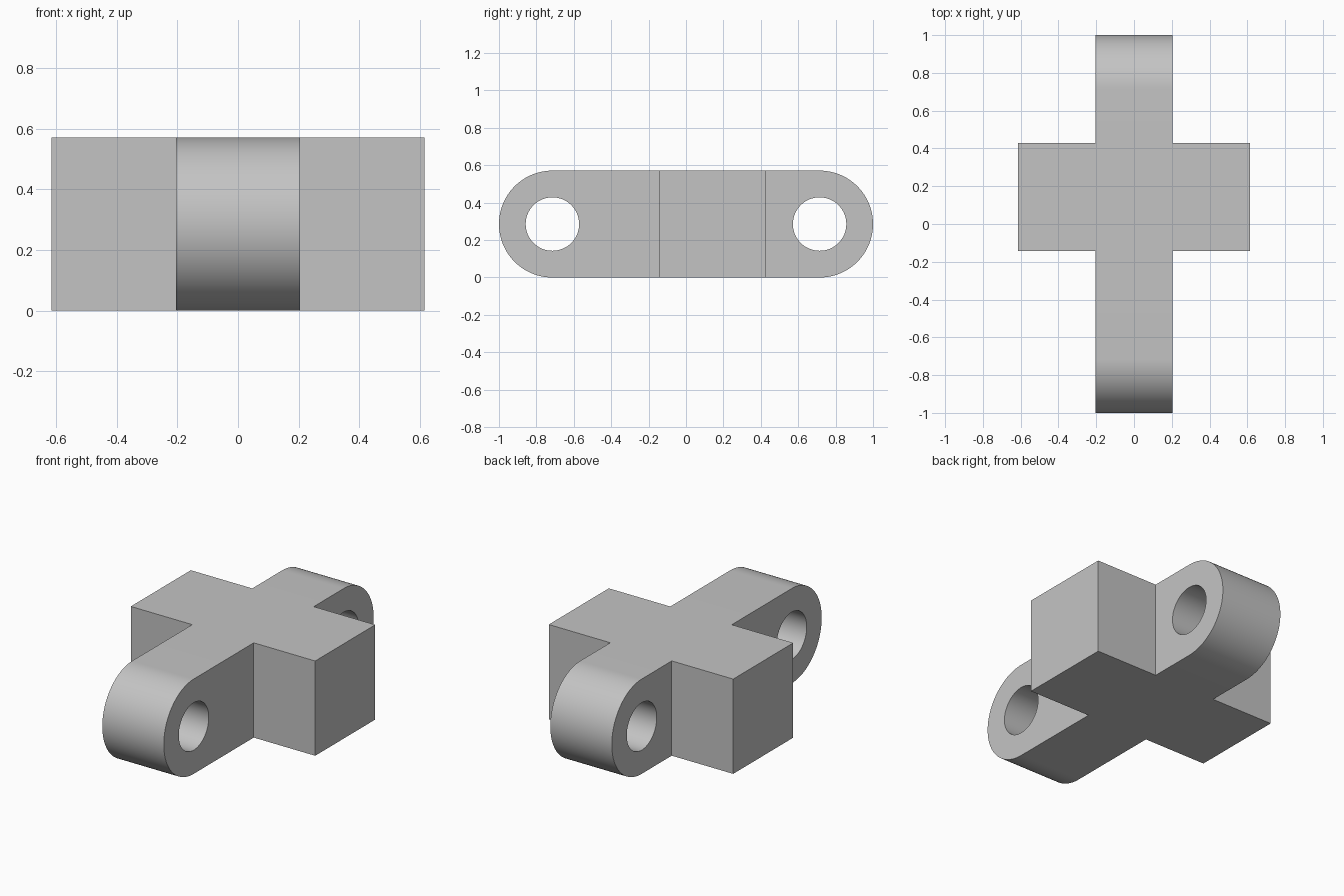
import bpy, bmesh
from math import pi, sin, cos
from mathutils import Matrix, Vector

RADIUS = 2 / 7          # rounded end radius, half the height
HOLE = 1 / 7            # pin hole radius
REACH = 1 - RADIUS      # pin hole distance from the centre
HALF_LINK = 0.205       # half width of the long bar
HALF_ARMS = 0.615       # half width across the side arms
STEPS = 48              # segments per rounded end

cube = bpy.data.objects.get("Cube")
if cube:
    bpy.data.objects.remove(cube)

grey = bpy.data.materials.new("plain_grey")
grey.use_nodes = True
colour = (0.55, 0.55, 0.55, 1)
grey.diffuse_color = colour
grey.node_tree.nodes["Principled BSDF"].inputs["Base Color"].default_value = colour


def add_object(name, bm):
    bmesh.ops.recalc_face_normals(bm, faces=bm.faces)
    mesh = bpy.data.meshes.new(name)
    bm.to_mesh(mesh)
    bm.free()
    mesh.materials.append(grey)
    obj = bpy.data.objects.new(name, mesh)
    bpy.context.collection.objects.link(obj)
    return obj


def combine(target, other, operation):
    """Apply a boolean and discard the helper."""
    mod = target.modifiers.new(other.name, 'BOOLEAN')
    mod.operation = operation
    mod.solver = 'EXACT'
    mod.object = other
    other.hide_render = True
    bpy.context.view_layer.objects.active = target
    bpy.ops.object.modifier_apply(modifier=mod.name)
    bpy.data.objects.remove(other)


# Long bar: a rounded slot outline extruded across x
bm = bmesh.new()
outline = []
for side in (1, -1):
    for i in range(STEPS + 1):
        a = -pi / 2 + pi * i / STEPS
        outline.append(bm.verts.new((-HALF_LINK,
                                     side * (REACH + RADIUS * cos(a)),
                                     RADIUS + side * RADIUS * sin(a))))
face = bm.faces.new(outline)
extruded = bmesh.ops.extrude_face_region(bm, geom=[face])["geom"]
bmesh.ops.translate(bm, vec=Vector((2 * HALF_LINK, 0, 0)),
                    verts=[g for g in extruded if isinstance(g, bmesh.types.BMVert)])
body = add_object("cross_link_body", bm)

# Side arms: one block through the bar, set towards the back
bm = bmesh.new()
bmesh.ops.create_cube(bm, size=1, matrix=Matrix.Translation((0, HOLE, RADIUS))
                      @ Matrix.Diagonal((2 * HALF_ARMS, 2 * RADIUS, 2 * RADIUS, 1)))
combine(body, add_object("side_arms", bm), 'UNION')

# Pin holes through both rounded ends
for name, side in (("front_hole", -1), ("back_hole", 1)):
    bm = bmesh.new()
    bmesh.ops.create_cone(bm, cap_ends=True, segments=64, radius1=HOLE, radius2=HOLE,
                          depth=1, matrix=Matrix.Translation((0, side * REACH, RADIUS))
                          @ Matrix.Rotation(pi / 2, 4, 'Y'))
    combine(body, add_object(name, bm), 'DIFFERENCE')

# Smooth curved walls, keep the edges crisp
bpy.ops.object.select_all(action='DESELECT')
body.select_set(True)
bpy.context.view_layer.objects.active = body
bpy.ops.object.shade_smooth_by_angle(angle=pi / 6)
